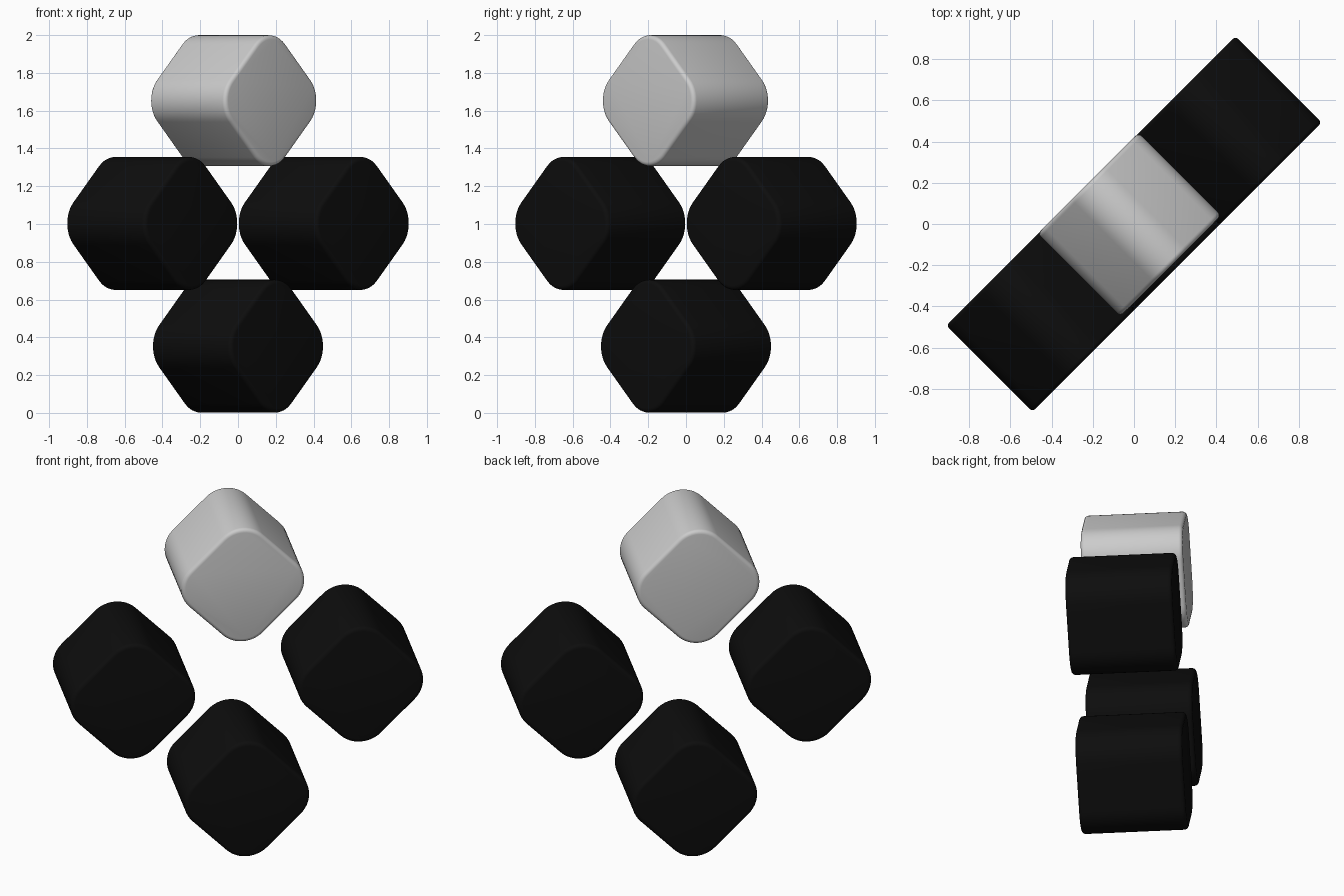
import bpy, bmesh
from math import radians
from mathutils import Matrix, Vector

if "Cube" in bpy.data.objects:
    bpy.data.objects.remove(bpy.data.objects["Cube"])

TURN = Matrix.Rotation(radians(45), 4, 'Z')   # whole cluster faces front right

black = bpy.data.materials.new("black")
black.diffuse_color = (0.004, 0.004, 0.004, 1)
black.use_nodes = True
black.node_tree.nodes["Principled BSDF"].inputs["Base Color"].default_value = black.diffuse_color


def button(name, u, z, half, depth, radius, shift=0.0, mat=None):
    """Rounded square block standing on one corner, depth along local y."""
    bm = bmesh.new()
    bmesh.ops.create_cube(bm, size=2)
    bmesh.ops.scale(bm, vec=(half, depth, half), verts=bm.verts)
    # large radius on the four depth edges
    long_edges = [e for e in bm.edges
                  if abs(e.verts[0].co.y - e.verts[1].co.y) > depth]
    bmesh.ops.bevel(bm, geom=long_edges, offset=radius, segments=12,
                    profile=0.5, affect='EDGES')
    # small soft rim around both end faces
    rim = [e for e in bm.edges
           if abs(e.verts[0].co.y - e.verts[1].co.y) < 1e-5
           and e.calc_face_angle(0) > 1]
    bmesh.ops.bevel(bm, geom=rim, offset=0.022, segments=4,
                    profile=0.5, affect='EDGES')
    bmesh.ops.recalc_face_normals(bm, faces=bm.faces)
    bm.transform(Matrix.Rotation(radians(45), 4, 'Y'))
    me = bpy.data.meshes.new(name)
    bm.to_mesh(me)
    bm.free()
    ob = bpy.data.objects.new(name, me)
    bpy.context.collection.objects.link(ob)
    ob.matrix_world = TURN @ Matrix.Translation(Vector((u, shift, z)))
    if mat:
        me.materials.append(mat)
    for p in me.polygons:
        p.use_smooth = True
    bpy.ops.object.select_all(action='DESELECT')
    ob.select_set(True)
    bpy.context.view_layer.objects.active = ob
    bpy.ops.object.shade_smooth_by_angle(angle=radians(30))


# three dark blocks: bottom, left, right
for name, u, z in (("bottom_block", 0, 0.353), ("left_block", -0.642, 1.003),
                   ("right_block", 0.642, 1.003)):
    button(name, u, z, 0.297, 0.297, 0.164, mat=black)

# slightly smaller grey block on top
button("top_block", -0.018, 1.653, 0.292, 0.284, 0.16, shift=0.014)
